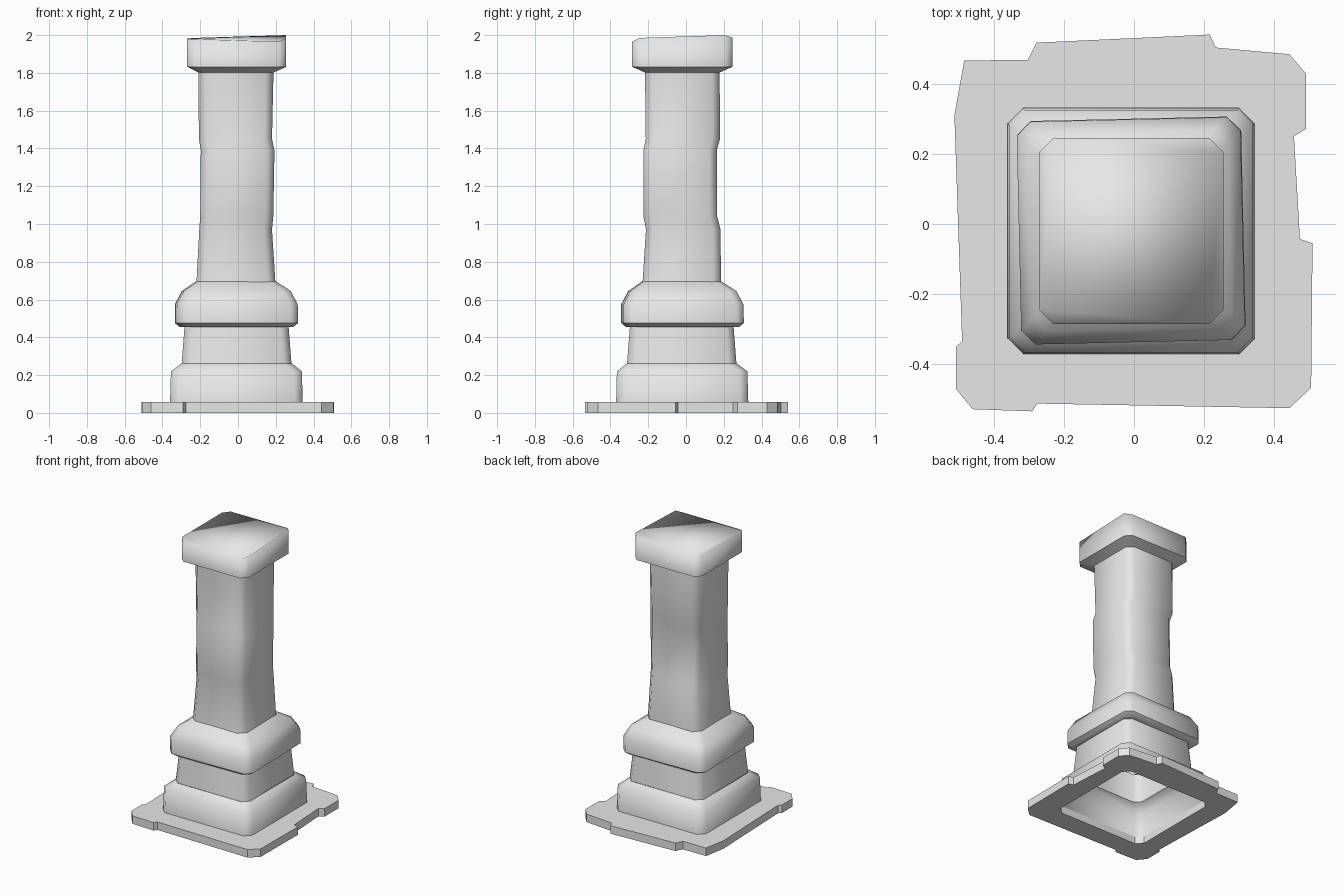
import bpy, bmesh
from math import cos, sin, radians

cube = bpy.data.objects.get("Cube")
if cube:
    bpy.data.objects.remove(cube, do_unlink=True)

stone = bpy.data.materials.new("grey_stone")
stone.use_nodes = True
stone.diffuse_color = (0.8, 0.8, 0.8, 1)
stone.node_tree.nodes["Principled BSDF"].inputs["Base Color"].default_value = (0.8, 0.8, 0.8, 1)


def octagon(x0, x1, y0, y1, c, turn=0):
    """Square outline with cut corners, counter-clockwise from the front left."""
    pts = [(x0 + c, y0), (x1 - c, y0), (x1, y0 + c), (x1, y1 - c),
           (x1 - c, y1), (x0 + c, y1), (x0, y1 - c), (x0, y0 + c)]
    mx, my, a = (x0 + x1) / 2, (y0 + y1) / 2, radians(turn)
    return [(mx + (x - mx) * cos(a) - (y - my) * sin(a),
             my + (x - mx) * sin(a) + (y - my) * cos(a)) for x, y in pts]


def finish(name, bm):
    mesh = bpy.data.meshes.new(name)
    bm.to_mesh(mesh)
    bm.free()
    mesh.materials.append(stone)
    obj = bpy.data.objects.new(name, mesh)
    bpy.context.collection.objects.link(obj)
    return obj


def loft(name, rings, c=0.04, turn=0, top=None):
    """Smooth skin through rings of (z, x0, x1, y0, y1); top gives heights for a capped rim."""
    bm = bmesh.new()
    loops = [[bm.verts.new((x, y, z)) for x, y in octagon(*box, c, turn)]
             for z, *box in rings]
    for low, high in zip(loops, loops[1:]):
        for i in range(8):
            j = (i + 1) % 8
            bm.faces.new((low[i], low[j], high[j], high[i]))
    if top:
        for v, z in zip(loops[-1], top):
            v.co.z = z
        bm.faces.new(loops[-1])
    obj = finish(name, bm)
    obj.data.shade_smooth()
    return obj


# Broken-edged ground slab with an opening under the plinth
PLINTH = (-0.36, 0.343, -0.37, 0.33)
slab_outline = [
    (-0.484, 0.466), (-0.303, 0.468), (-0.278, 0.517), (0.216, 0.54), (0.233, 0.503),
    (0.443, 0.484), (0.491, 0.428), (0.491, 0.272), (0.456, 0.25), (0.473, -0.043),
    (0.509, -0.055), (0.505, -0.467), (0.443, -0.525), (-0.276, -0.512), (-0.29, -0.534),
    (-0.46, -0.528), (-0.508, -0.47), (-0.508, -0.35), (-0.49, -0.335), (-0.512, 0.31)]
bm = bmesh.new()
edges = []
for outline in (slab_outline, octagon(*PLINTH, 0.043)):
    vs = [bm.verts.new((x, y, 0)) for x, y in outline]
    edges += [bm.edges.new((vs[i - 1], vs[i])) for i in range(len(vs))]
bmesh.ops.triangle_fill(bm, edges=edges, use_beauty=True, use_dissolve=False)
bm.normal_update()
for f in bm.faces:
    if f.normal.z < 0:
        f.normal_flip()
slab = finish("ground_slab", bm)
solid = slab.modifiers.new("thickness", 'SOLIDIFY')
solid.thickness = 0.057
solid.offset = 1

# Plinth with sloped shoulder, then the tapered neck
loft("plinth", [(0.05, *PLINTH),
                (0.22, -0.355, 0.338, -0.366, 0.325),
                (0.262, -0.3, 0.285, -0.313, 0.268)], c=0.043)
loft("neck", [(0.262, -0.298, 0.283, -0.312, 0.267),
              (0.455, -0.283, 0.268, -0.297, 0.252)])

# Rounded collar and its underside, slightly turned
COLLAR = (0.475, -0.328, 0.312, -0.337, 0.3)
loft("collar_underside", [(0.455, -0.28, 0.265, -0.295, 0.25),
                          (0.456, -0.305, 0.288, -0.315, 0.277),
                          COLLAR], turn=1.3)
loft("collar", [COLLAR,
                (0.575, -0.328, 0.31, -0.337, 0.298),
                (0.645, -0.292, 0.274, -0.3, 0.262),
                (0.695, -0.22, 0.2, -0.23, 0.185)], turn=1.3)

# Worn shaft with a shifted middle section
loft("shaft", [(0.69, -0.22, 0.198, -0.23, 0.185),
               (0.97, -0.205, 0.18, -0.212, 0.183),
               (1.04, -0.2, 0.187, -0.225, 0.165),
               (1.39, -0.197, 0.193, -0.225, 0.163),
               (1.45, -0.207, 0.18, -0.213, 0.18),
               (1.81, -0.21, 0.188, -0.217, 0.178)])

# Capital: flared underside and block with a tilted top
CAP = (-0.27, 0.255, -0.285, 0.245)
loft("capital_underside", [(1.802, -0.21, 0.188, -0.217, 0.178), (1.832, *CAP)])
loft("capital", [(1.832, *CAP), (1.98, *CAP)],
     top=(1.965, 1.965, 1.985, 2.0, 1.987, 1.985, 1.982, 1.98))
